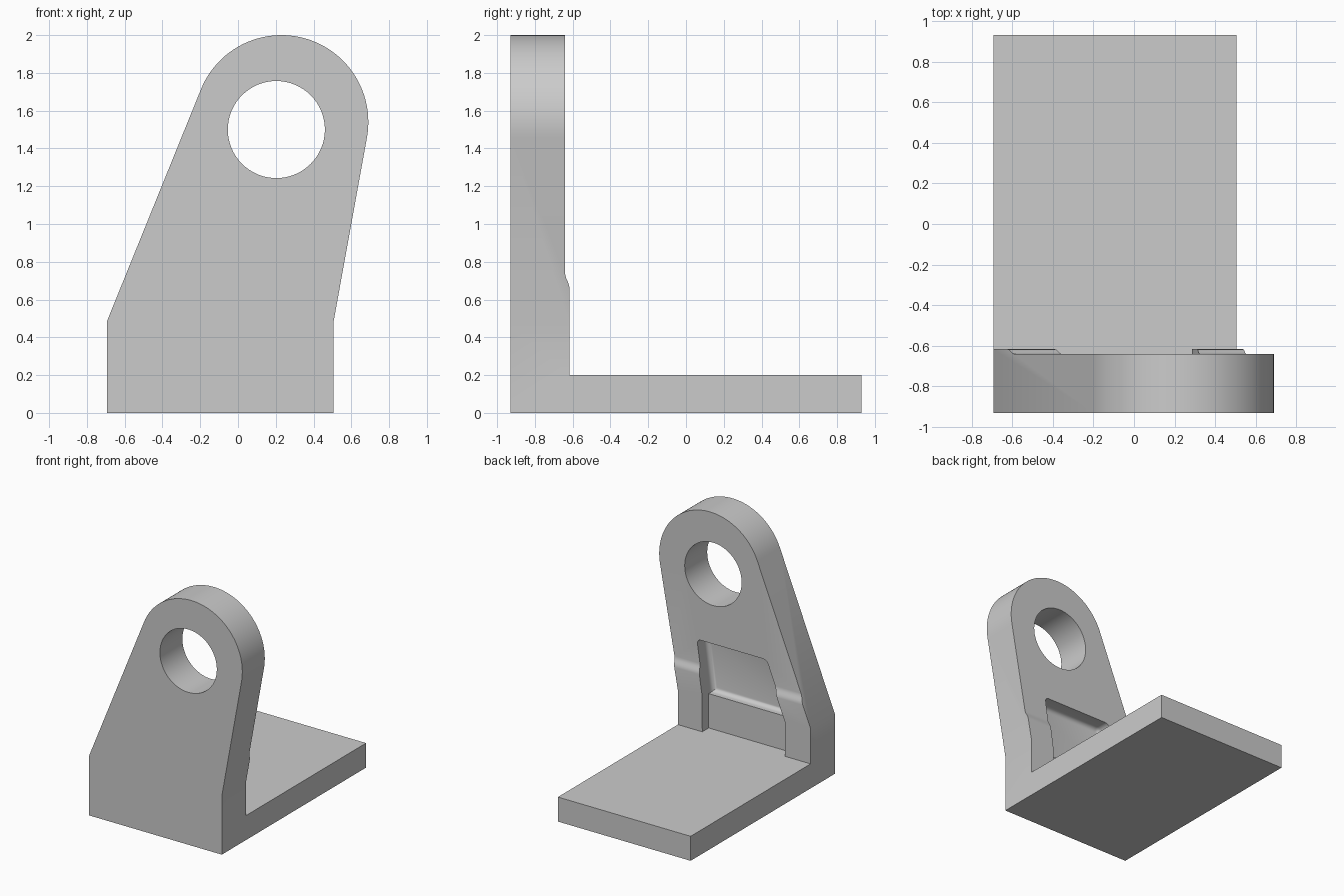
import bpy, bmesh
from math import cos, sin, radians, pi

if "Cube" in bpy.data.objects:
    bpy.data.objects.remove(bpy.data.objects["Cube"], do_unlink=True)

grey = bpy.data.materials.new("plain grey")
grey.use_nodes = True
grey.diffuse_color = (0.6, 0.6, 0.6, 1)
grey.node_tree.nodes["Principled BSDF"].inputs["Base Color"].default_value = (0.6, 0.6, 0.6, 1)


def prism(name, points, axis, start, end, edge_round=0):
    """Extrude a 2D profile along x or y; optionally round the start cap and the upper corners."""
    bm = bmesh.new()
    place = (lambda p, t: (t, p[0], p[1])) if axis == "x" else (lambda p, t: (p[0], t, p[1]))
    rings = [[bm.verts.new(place(p, t)) for p in points] for t in (start, end)]
    cap = bm.faces.new(rings[0])
    bm.faces.new(rings[1][::-1])
    n = len(points)
    for i in range(n):
        j = (i + 1) % n
        bm.faces.new((rings[0][i], rings[1][i], rings[1][j], rings[0][j]))
    bmesh.ops.recalc_face_normals(bm, faces=bm.faces)
    if edge_round:
        top = max(p[1] for p in points)
        edges = set(cap.edges)
        edges |= {e for e in bm.edges if e not in edges
                  and all(v.co.z > top - 0.001 for v in e.verts)
                  and abs(e.verts[0].co.y - e.verts[1].co.y) > 0.01}
        bmesh.ops.bevel(bm, geom=list(edges), offset=edge_round, segments=5,
                        profile=0.5, affect="EDGES")
        bmesh.ops.recalc_face_normals(bm, faces=bm.faces)
    mesh = bpy.data.meshes.new(name)
    bm.to_mesh(mesh)
    bm.free()
    mesh.materials.append(grey)
    obj = bpy.data.objects.new(name, mesh)
    bpy.context.collection.objects.link(obj)
    return obj


def boolean(target, tool, operation):
    mod = target.modifiers.new(tool.name, "BOOLEAN")
    mod.operation, mod.object, mod.solver = operation, tool, "EXACT"
    bpy.ops.object.select_all(action="DESELECT")
    target.select_set(True)
    bpy.context.view_layer.objects.active = target
    bpy.ops.object.modifier_apply(modifier=mod.name)
    bpy.data.objects.remove(tool, do_unlink=True)


def arc(cx, cz, r, a, b, n):
    return [(cx + r * cos(radians(a + (b - a) * i / n)),
             cz + r * sin(radians(a + (b - a) * i / n))) for i in range(n + 1)]


# L-shaped side profile with a thicker foot on the upright
side = [(-0.93, 0), (0.93, 0), (0.93, 0.2), (-0.617, 0.2), (-0.617, 0.66)]
side += [(-0.617 - 0.023 * (1 - cos(pi * i / 6)) / 2, 0.66 + 0.08 * i / 6) for i in range(1, 7)]
side += [(-0.64, 2.1), (-0.93, 2.1)]
bracket = prism("bracket", side, "x", -0.8, 0.8)

# Leaning front outline with a round head
outline = [(0.505, -0.1), (-0.693, -0.1), (-0.693, 0.487)]
outline += arc(0.23, 1.54, 0.46, 158.3, -10.3, 48) + [(0.505, 0.478)]
boolean(bracket, prism("front_outline", outline, "y", -1, 1), "INTERSECT")

# Pin hole
hole = arc(0.203, 1.5, 0.257, 0, 360, 64)[:-1]
boolean(bracket, prism("pin_hole", hole, "y", -1, 0), "DIFFERENCE")

# Rounded pocket in the back, above a shallower recess that reaches the base
pocket = [(-0.46, 0.48), (0.285, 0.48), (0.35, 0.93), (-0.28, 0.93)]
boolean(bracket, prism("upper_pocket", pocket, "y", -0.765, -0.5, 0.035), "DIFFERENCE")
recess = [(-0.46, 0.2), (0.285, 0.2), (0.289, 0.51), (-0.448, 0.51), (-0.46, 0.48)]
boolean(bracket, prism("lower_recess", recess, "y", -0.70, -0.5), "DIFFERENCE")

bpy.ops.object.select_all(action="DESELECT")
bracket.select_set(True)
bpy.context.view_layer.objects.active = bracket
bpy.ops.object.shade_smooth_by_angle(angle=radians(30))
